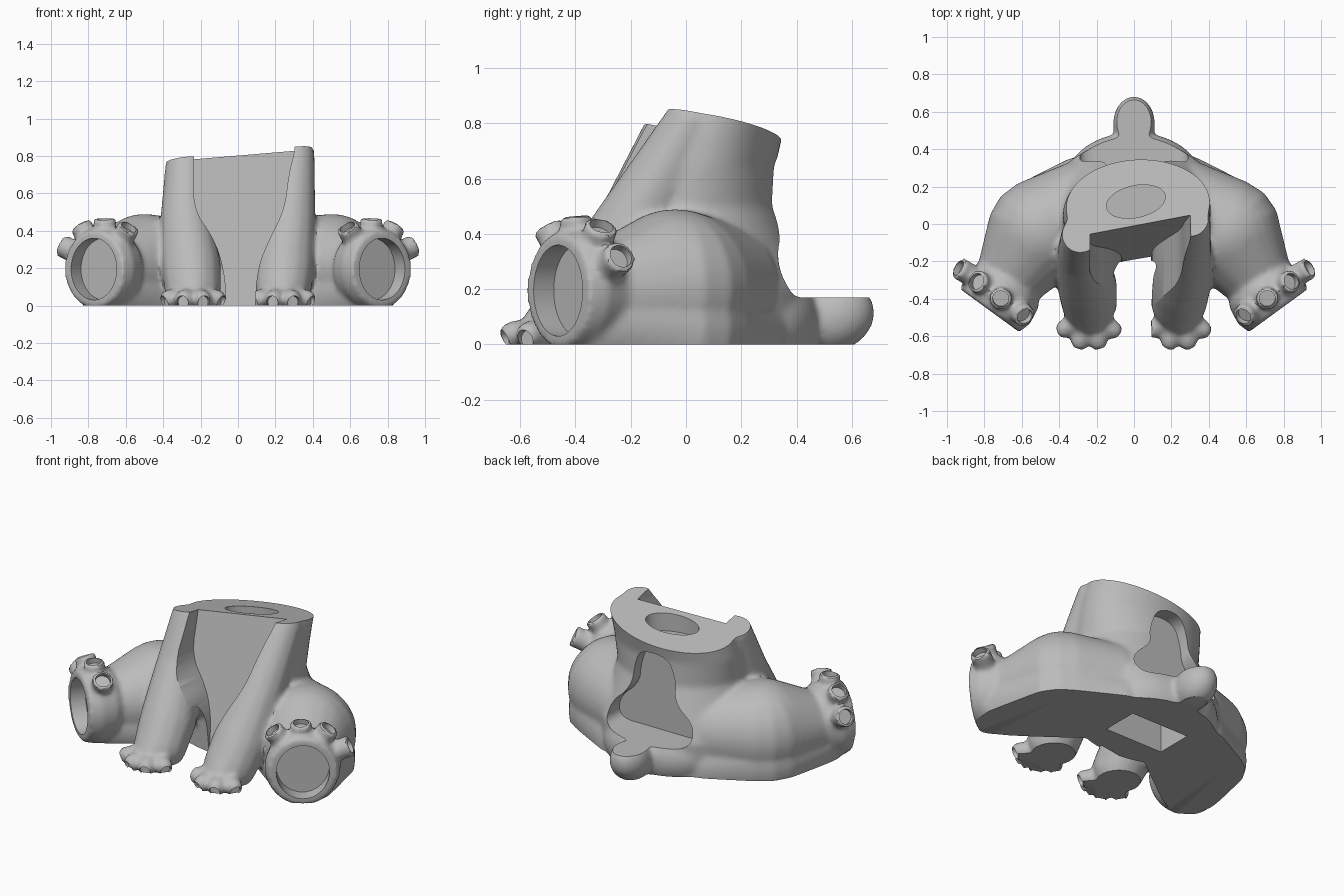
import bpy, bmesh
from math import sin, cos, pi, radians
from mathutils import Vector, Matrix

if "Cube" in bpy.data.objects:
    bpy.data.objects.remove(bpy.data.objects["Cube"])

grey = bpy.data.materials.new("plain_grey")
grey.use_nodes = True
grey.diffuse_color = (0.5, 0.5, 0.5, 1)
grey.node_tree.nodes["Principled BSDF"].inputs["Base Color"].default_value = (0.5, 0.5, 0.5, 1)


def make_object(name, bm):
    bmesh.ops.recalc_face_normals(bm, faces=bm.faces)
    mesh = bpy.data.meshes.new(name)
    bm.to_mesh(mesh)
    bm.free()
    mesh.materials.append(grey)
    obj = bpy.data.objects.new(name, mesh)
    bpy.context.collection.objects.link(obj)
    return obj


def ball(bm, centre, size, tilt=0):
    m = Matrix.Translation(centre) @ Matrix.Rotation(tilt, 4, "X") @ Matrix.Diagonal((*size, 1))
    bmesh.ops.create_icosphere(bm, subdivisions=4, radius=1, matrix=m)


def hull(bm, points):
    verts = [bm.verts.new(p) for p in points]
    res = bmesh.ops.convex_hull(bm, input=verts)
    loose = [v for v in res["geom_interior"] if isinstance(v, bmesh.types.BMVert)]
    bmesh.ops.delete(bm, geom=loose, context="VERTS")


def sphere_points(x, y, z, r, n=16):
    return [Vector((x + r * sin(a) * cos(b), y + r * sin(a) * sin(b), z + r * cos(a)))
            for a in [pi * i / n for i in range(n + 1)]
            for b in [2 * pi * j / n + 0.01 * i for i, j in enumerate(range(n))]]


def limb(bm, joints):
    # tapered capsules between neighbouring joints (x, y, z, radius)
    for a, b in zip(joints, joints[1:]):
        hull(bm, sphere_points(*a) + sphere_points(*b))


def loft(bm, rings, m=Matrix(), n=48):
    # rings of (height, centre x, centre y, radius x, radius y)
    loops = [[bm.verts.new(m @ Vector((cx + rx * cos(2 * pi * i / n), cy + ry * sin(2 * pi * i / n), z)))
              for i in range(n)] for z, cx, cy, rx, ry in rings]
    for a, b in zip(loops, loops[1:]):
        for i in range(n):
            bm.faces.new((a[i], a[i - 1], b[i - 1], b[i]))
    bm.faces.new(loops[0])
    bm.faces.new(loops[-1])


def rounded(points, times=3):
    # corner cutting on a closed outline
    for _ in range(times):
        pairs = zip(points, points[1:] + points[:1])
        points = [(a[0] * (1 - t) + b[0] * t, a[1] * (1 - t) + b[1] * t)
                  for a, b in pairs for t in (0.25, 0.75)]
    return points


def prism(bm, outline, near, far):
    # outline in x and z, swept along y from near(x, z) to far
    a = [bm.verts.new((x, near(x, z), z)) for x, z in outline]
    b = [bm.verts.new((x, far, z)) for x, z in outline]
    for i in range(len(a)):
        bm.faces.new((a[i], a[i - 1], b[i - 1], b[i]))
    bm.faces.new(a)
    bm.faces.new(b)


def socket(bm, centre, direction, radius, depth):
    # round cutter sunk by depth at centre and sticking out along direction
    m = Matrix.Translation(centre) @ direction.to_track_quat("Z", "Y").to_matrix().to_4x4()
    loft(bm, [(-depth, 0, 0, radius, radius), (0.1, 0, 0, radius, radius)], m, 32)


body, sockets = bmesh.new(), bmesh.new()

# torso, rump and tail
loft(body, [(-0.1, 0, 0.12, 0.45, 0.32), (0.2, 0, 0.12, 0.45, 0.33), (0.35, 0, 0.06, 0.42, 0.33),
            (0.5, 0.01, 0.02, 0.39, 0.31), (0.65, 0.015, 0.055, 0.395, 0.27),
            (0.76, 0.025, 0.085, 0.385, 0.265), (0.85, 0.03, 0.125, 0.375, 0.25),
            (1.05, 0.03, 0.15, 0.375, 0.25)])
ball(body, (0, 0.24, 0.08), (0.36, 0.25, 0.22))
ball(body, (0, 0.535, 0.1), (0.112, 0.15, 0.125), radians(20))

for s in (1, -1):
    # foreleg, with shoulders turned to one side
    top = (0.31, 0.02, 0.8, 0.1) if s > 0 else (-0.28, -0.06, 0.74, 0.11)
    limb(body, [top, (s * 0.28, -0.17, 0.47, 0.135), (s * 0.25, -0.33, 0.2, 0.16),
                (s * 0.24, -0.42, 0.08, 0.15), (s * 0.24, -0.49, 0.05, 0.11)])
    # forepaw toes with claw sockets
    for angle in (-58, -18, 18, 56):
        d = Vector((sin(radians(angle)), -cos(radians(angle)), 0))
        c = Vector((s * 0.24, -0.48, 0.035))
        tip = c + d * 0.155
        limb(body, [(*c, 0.07), (*tip, 0.05)])
        socket(sockets, tip + d * 0.03 + Vector((0, 0, -0.015)), d, 0.032, 0.025)

    # thigh and ankle
    limb(body, [(s * 0.25, 0.1, 0.2, 0.25), (s * 0.5, -0.04, 0.205, 0.285), (s * 0.67, -0.3, 0.18, 0.18)])
    limb(body, [(s * 0.25, 0.12, 0.02, 0.25), (s * 0.5, -0.04, 0.06, 0.28), (s * 0.67, -0.3, 0.08, 0.18)])

    # hind foot, built in its own frame with the sole facing local z
    frame = Matrix(((s * 0.81, 0, s * 0.59, s * 0.765), (0.59, 0, -0.81, -0.455),
                    (0, 1, 0, 0.195), (0, 0, 0, 1)))
    loft(body, [(-0.25, 0, 0, 0.13, 0.15), (-0.16, 0, 0, 0.2, 0.21), (-0.06, 0, 0, 0.215, 0.225),
                (0.01, 0, 0, 0.195, 0.205)], frame)
    loft(sockets, [(-0.08, 0, 0, 0.15, 0.165), (0.15, 0, 0, 0.15, 0.165)], frame)
    for u, v in ((-0.17, 0.225), (-0.01, 0.27), (0.15, 0.235), (0.27, 0.125)):
        tip = frame @ Vector((u, v, -0.075))
        root = frame @ Vector((u * 0.5, v * 0.5, -0.09))
        d = (tip - root).normalized()
        turn = Matrix.Translation(tip) @ d.to_track_quat("Z", "Y").to_matrix().to_4x4()
        loft(body, [(-0.14, 0, 0, 0.06, 0.06), (-0.03, 0, 0, 0.06, 0.06), (0, 0, 0, 0.065, 0.065)], turn, 24)
        socket(sockets, tip, d, 0.043, 0.035)

# ground trim and tilted neck trim
trims = bmesh.new()
bmesh.ops.create_cube(trims, size=4, matrix=Matrix.Translation((0, 0, -2)))
neck = bmesh.ops.create_cube(trims, size=2, matrix=Matrix.Translation((0, 0, 1.8)))["verts"]
for v in neck:
    v.co.z += 0.12 * v.co.x - 0.19 * v.co.y

# open channel down the chest
channel = bmesh.new()
outline = [(-0.24, 1.1), (-0.235, 0.75), (-0.24, 0.52), (-0.13, 0.36), (-0.08, 0.22), (-0.06, 0.05), (-0.06, -0.3),
           (0.09, -0.3), (0.09, 0.05), (0.11, 0.22), (0.17, 0.36), (0.25, 0.52), (0.27, 0.7), (0.31, 0.85), (0.31, 1.1)]
prism(channel, rounded(outline, 2), lambda x, z: -0.19 + 0.225 * z + 0.17 * x, -1.2)

# pear-shaped pocket in the back
pocket = bmesh.new()
half = [(0.09, 0.68), (0.14, 0.55), (0.15, 0.42), (0.29, 0.3), (0.29, 0.17), (0.1, 0.17)]
prism(pocket, rounded(half + [(-x, z) for x, z in reversed(half)]), lambda x, z: 0.24, 0.9)

# oval neck hole and square pit underneath
holes = bmesh.new()
oval = Matrix.Translation((0.01, 0.12, 0)) @ Matrix.Rotation(radians(12), 4, "Z")
loft(holes, [(0.69, 0, 0, 0.16, 0.085), (1.2, 0, 0, 0.16, 0.085)], oval)
bmesh.ops.create_cube(holes, size=1, matrix=Matrix.Translation((-0.01, 0.1, 0)) @ Matrix.Diagonal((0.4, 0.23, 0.4, 1)))

# fuse the masses, soften them, then cut
seated_body = make_object("seated_body", body)
fuse = seated_body.modifiers.new("fuse", "REMESH")
fuse.mode = "VOXEL"
fuse.voxel_size = 0.014
soften = seated_body.modifiers.new("soften", "SMOOTH")
soften.factor = 0.5
soften.iterations = 9
cutters = []
for name, bm in (("trim_cutter", trims), ("channel_cutter", channel), ("pocket_cutter", pocket),
                 ("hole_cutter", holes), ("socket_cutter", sockets)):
    cutter = make_object(name, bm)
    cutter.hide_render = True
    cut = seated_body.modifiers.new(name, "BOOLEAN")
    cut.operation = "DIFFERENCE"
    cut.solver = "EXACT"
    cut.object = cutter
    cutters.append(cutter)

graph = bpy.context.evaluated_depsgraph_get()
finished = bpy.data.meshes.new_from_object(seated_body.evaluated_get(graph))
seated_body.modifiers.clear()
seated_body.data = finished
for cutter in cutters:
    bpy.data.objects.remove(cutter)

bpy.ops.object.select_all(action="DESELECT")
seated_body.select_set(True)
bpy.context.view_layer.objects.active = seated_body
bpy.ops.object.shade_smooth_by_angle(angle=radians(35))
